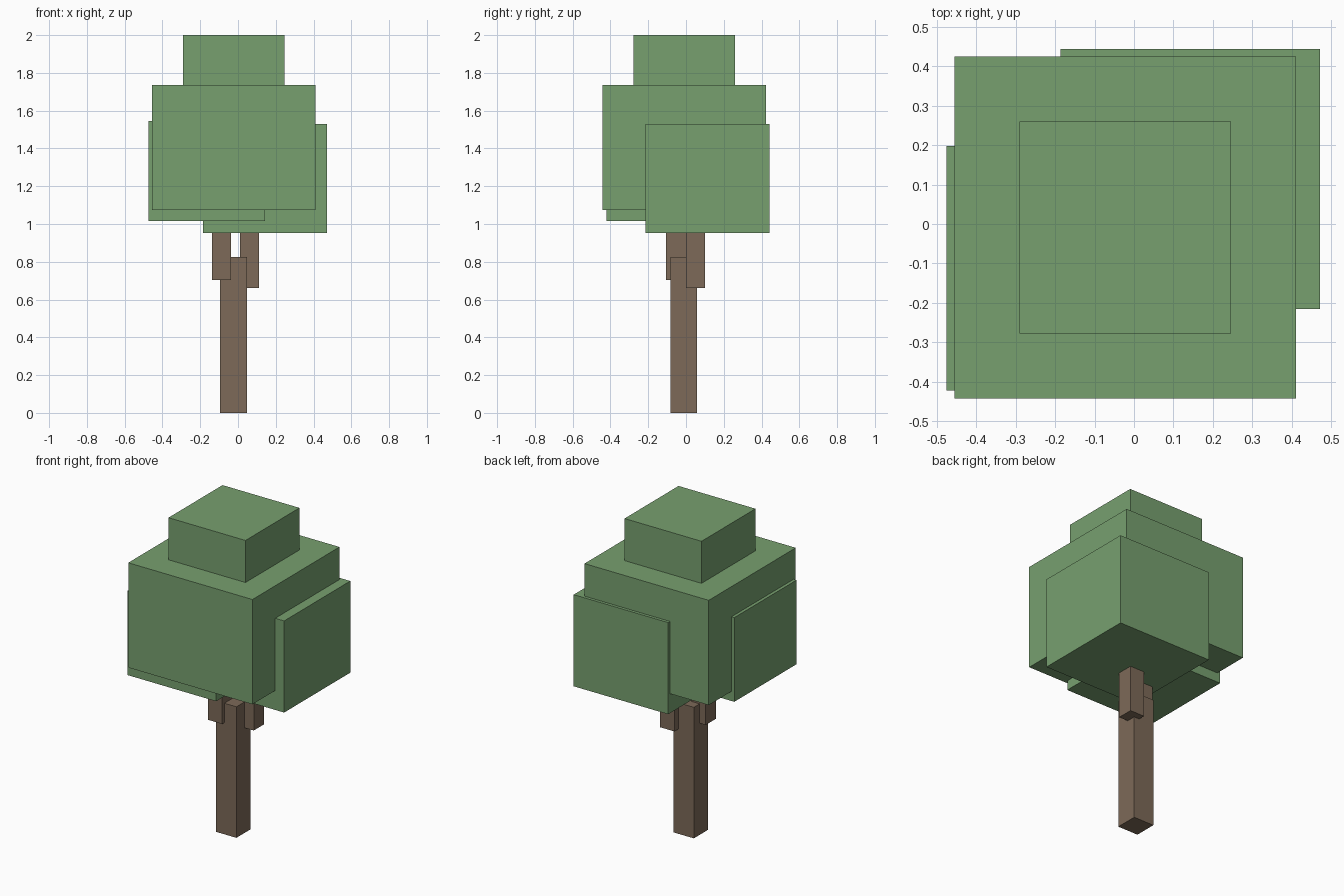
import bpy

if "Cube" in bpy.data.objects:
    bpy.data.objects.remove(bpy.data.objects["Cube"])


def material(name, rgb):
    m = bpy.data.materials.new(name)
    m.diffuse_color = (*rgb, 1.0)
    m.use_nodes = True
    m.node_tree.nodes["Principled BSDF"].inputs["Base Color"].default_value = m.diffuse_color
    return m


def box(name, x, y, z, mat):
    """Axis-aligned box from (min, max) ranges."""
    ranges = (x, y, z)
    bpy.ops.mesh.primitive_cube_add(size=1, location=[(a + b) / 2 for a, b in ranges])
    ob = bpy.context.object
    ob.name = name
    ob.scale = [b - a for a, b in ranges]
    bpy.ops.object.transform_apply(location=False, rotation=False, scale=True)
    ob.data.materials.append(mat)
    return ob


leaf = material("leaf green", (0.185, 0.352, 0.159))
bark = material("bark brown", (0.205, 0.144, 0.098))

# Trunk and the two branches that run up into the leaves
box("trunk", (-0.095, 0.047), (-0.083, 0.058), (0, 0.825), bark)
box("left_branch", (-0.137, -0.037), (-0.105, 0.0), (0.703, 1.1), bark)
box("right_branch", (0.01, 0.11), (0.0, 0.1), (0.661, 1.1), bark)

# Overlapping leaf blocks
box("main_leaves", (-0.455, 0.41), (-0.442, 0.424), (1.075, 1.735), leaf)
box("left_leaves", (-0.475, 0.143), (-0.422, 0.198), (1.015, 1.545), leaf)
box("right_leaves", (-0.186, 0.472), (-0.215, 0.443), (0.953, 1.53), leaf)
box("top_leaves", (-0.29, 0.246), (-0.277, 0.26), (1.7, 2.0), leaf)
